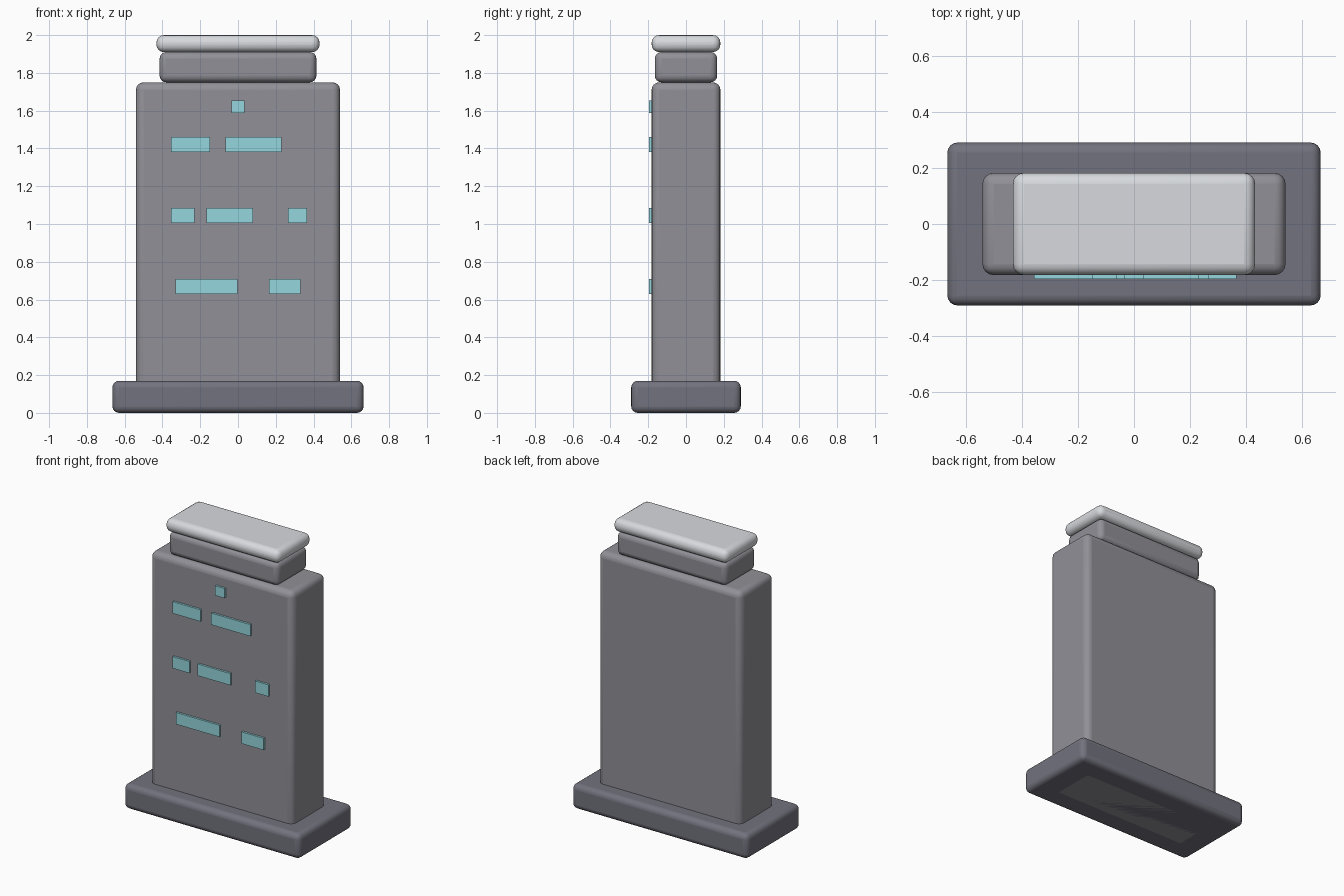
import bpy

if "Cube" in bpy.data.objects:
    bpy.data.objects.remove(bpy.data.objects["Cube"])


def material(name, rgb):
    m = bpy.data.materials.new(name)
    m.diffuse_color = (*rgb, 1)
    m.use_nodes = True
    m.node_tree.nodes["Principled BSDF"].inputs["Base Color"].default_value = m.diffuse_color
    return m


def block(name, x, y, z, mat, bevel=0.0):
    """Box spanning the given (min, max) ranges, with optional rounded edges."""
    bpy.ops.mesh.primitive_cube_add(size=1, location=[sum(r) / 2 for r in (x, y, z)])
    ob = bpy.context.object
    ob.name = name
    ob.scale = [r[1] - r[0] for r in (x, y, z)]
    bpy.ops.object.transform_apply(location=False, rotation=False, scale=True)
    ob.data.materials.append(mat)
    if bevel:
        mod = ob.modifiers.new("rounded_edges", "BEVEL")
        mod.width = bevel
        mod.segments = 4
        bpy.ops.object.shade_smooth_by_angle()
    return ob


dark = material("dark_stone", (0.17, 0.17, 0.21))
grey = material("stone", (0.28, 0.28, 0.31))
light = material("pale_stone", (0.68, 0.70, 0.73))
cyan = material("glowing_inlay", (0.30, 0.68, 0.73))

# Plinth, slab, neck and cap
for name, hx, hy, z, mat, bevel in [
    ("base_plinth", 0.665, 0.29, (0, 0.17), dark, 0.035),
    ("main_slab", 0.54, 0.182, (0, 1.75), grey, 0.04),
    ("upper_block", 0.415, 0.165, (1.75, 1.91), grey, 0.035),
    ("top_cap", 0.432, 0.182, (1.91, 2.0), light, 0.04),
]:
    block(name, (-hx, hx), (-hy, hy), z, mat, bevel)

# Rows of raised inlays on the front face
rows = [
    ((1.588, 1.654), [(-0.035, 0.035)]),
    ((1.38, 1.46), [(-0.356, -0.147), (-0.065, 0.23)]),
    ((1.005, 1.085), [(-0.356, -0.23), (-0.168, 0.08), (0.266, 0.366)]),
    ((0.63, 0.71), [(-0.332, -0.003), (0.163, 0.33)]),
]
for r, (z, spans) in enumerate(rows, 1):
    for i, x in enumerate(spans, 1):
        block(f"inlay_row{r}_{i}", x, (-0.196, -0.168), z, cyan)
